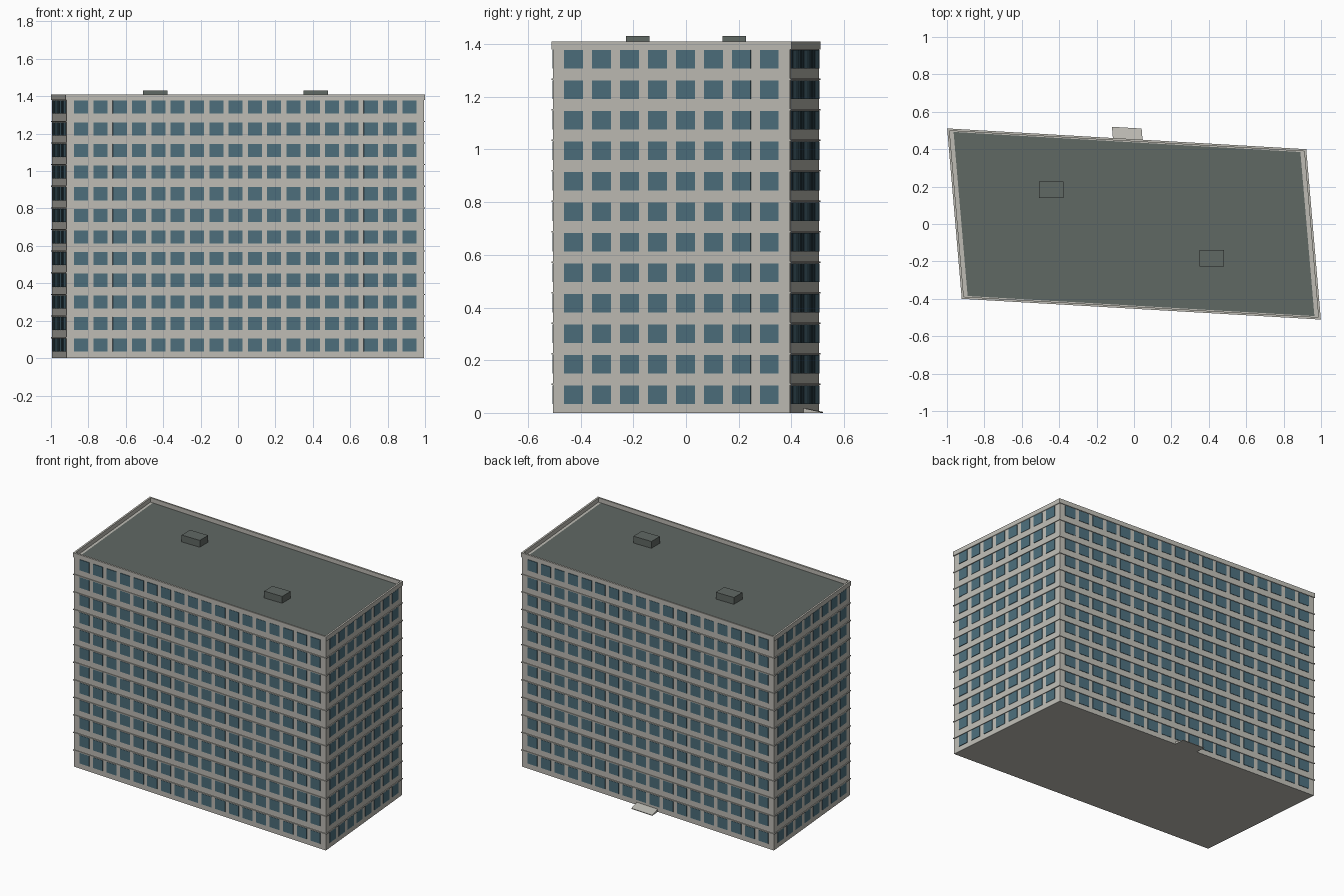
import bpy
import bmesh
from mathutils import Vector

cube = bpy.data.objects.get("Cube")
if cube:
    bpy.data.objects.remove(cube, do_unlink=True)


def material(name, rgb):
    m = bpy.data.materials.new(name)
    m.use_nodes = True
    m.diffuse_color = (*rgb, 1)
    m.node_tree.nodes["Principled BSDF"].inputs["Base Color"].default_value = (*rgb, 1)
    return m


CONCRETE = material("pale concrete", (0.51, 0.50, 0.455))
GLASS = material("blue glass", (0.073, 0.155, 0.20))
ROOFING = material("grey green roofing", (0.118, 0.138, 0.127))

# The plan is a parallelogram: a runs along the front, b along the side
HALF_FRONT, HALF_SIDE = Vector((0.96, -0.0555)), Vector((-0.039, 0.4555))
LA, LB = HALF_FRONT.length, HALF_SIDE.length
EA, EB = HALF_FRONT.normalized(), HALF_SIDE.normalized()
FLOORS, PITCH = 12, 0.1157
WALL_TOP, TOP = 1.382, 1.41
WALL_IN = 0.005


def point(a, b, z):
    p = EA * a + EB * b
    return (p.x, p.y, z)


def finish(name, bm, mat):
    bmesh.ops.recalc_face_normals(bm, faces=bm.faces)
    mesh = bpy.data.meshes.new(name)
    bm.to_mesh(mesh)
    bm.free()
    mesh.materials.append(mat)
    ob = bpy.data.objects.new(name, mesh)
    bpy.context.collection.objects.link(ob)
    return ob


def prism(bm, a0, a1, b0, b1, z0, z1, z_far=None):
    """Skewed box; z_far lets the top slope down towards b1."""
    far = z1 if z_far is None else z_far
    plan = [(a0, b0, z1), (a1, b0, z1), (a1, b1, far), (a0, b1, far)]
    low = [bm.verts.new(point(a, b, z0)) for a, b, _ in plan]
    high = [bm.verts.new(point(a, b, z)) for a, b, z in plan]
    bm.faces.new(low)
    bm.faces.new(high)
    for i in range(4):
        j = (i + 1) % 4
        bm.faces.new((low[i], low[j], high[j], high[i]))


def ring(bm, inset, width, z0, z1):
    """Band that runs round the plan."""
    loops = []
    for d, z in ((inset, z0), (inset, z1), (inset + width, z1), (inset + width, z0)):
        a, b = LA - d, LB - d
        loops.append([bm.verts.new(point(x, y, z))
                      for x, y in ((-a, -b), (a, -b), (a, b), (-a, b))])
    for k in range(4):
        p, q = loops[k], loops[(k + 1) % 4]
        for i in range(4):
            j = (i + 1) % 4
            bm.faces.new((p[i], p[j], q[j], q[i]))


# Main block
bm = bmesh.new()
prism(bm, WALL_IN - LA, LA - WALL_IN, WALL_IN - LB, LB - WALL_IN, 0, WALL_TOP)
finish("walls", bm, CONCRETE)

# Thin ledge above each row of windows
bm = bmesh.new()
for k in range(FLOORS - 1):
    z = 0.106 + k * PITCH
    ring(bm, 0.0, 0.008, z, z + 0.006)
finish("floor_ledges", bm, CONCRETE)

# Parapet and sunken roof
bm = bmesh.new()
ring(bm, 0.0, 0.012, WALL_TOP - 0.002, TOP)
finish("parapet", bm, CONCRETE)
bm = bmesh.new()
prism(bm, 0.033 - LA, LA - 0.033, 0.017 - LB, LB - 0.017, WALL_TOP - 0.01, WALL_TOP + 0.003)
finish("roof_deck", bm, ROOFING)

# Windows: thin plates on all four walls
for name, count, pitch, width, along_front, side in (
        ("front_windows", 18, 0.1034, 0.075, True, -1),
        ("back_windows", 18, 0.1034, 0.075, True, 1),
        ("left_windows", 8, 0.1065, 0.072, False, 1),
        ("right_windows", 8, 0.1065, 0.072, False, -1)):
    bm = bmesh.new()
    edge = (LB if along_front else LA) - WALL_IN
    near, far = sorted((side * (edge - 0.002), side * (edge + 0.003)))
    for row in range(FLOORS):
        z = 0.034 + row * PITCH
        for i in range(count):
            c = (i - (count - 1) / 2) * pitch
            lo, hi = c - width / 2, c + width / 2
            if along_front:
                prism(bm, lo, hi, near, far, z, z + 0.07)
            else:
                prism(bm, near, far, lo, hi, z, z + 0.07)
    finish(name, bm, GLASS)

# Rooftop housings, square to the axes
for name, x, y in (("roof_housing_back", -0.442, 0.183), ("roof_housing_front", 0.415, -0.183)):
    bpy.ops.mesh.primitive_cube_add(size=1, location=(x, y, 1.405))
    ob = bpy.context.object
    ob.name = name
    ob.scale = (0.132, 0.088, 0.05)
    ob.data.materials.append(ROOFING)

# Entrance ramp at the back
bm = bmesh.new()
prism(bm, -0.074, 0.085, LB - 0.01, LB + 0.06, 0, 0.019, 0.004)
finish("entrance_ramp", bm, CONCRETE)
